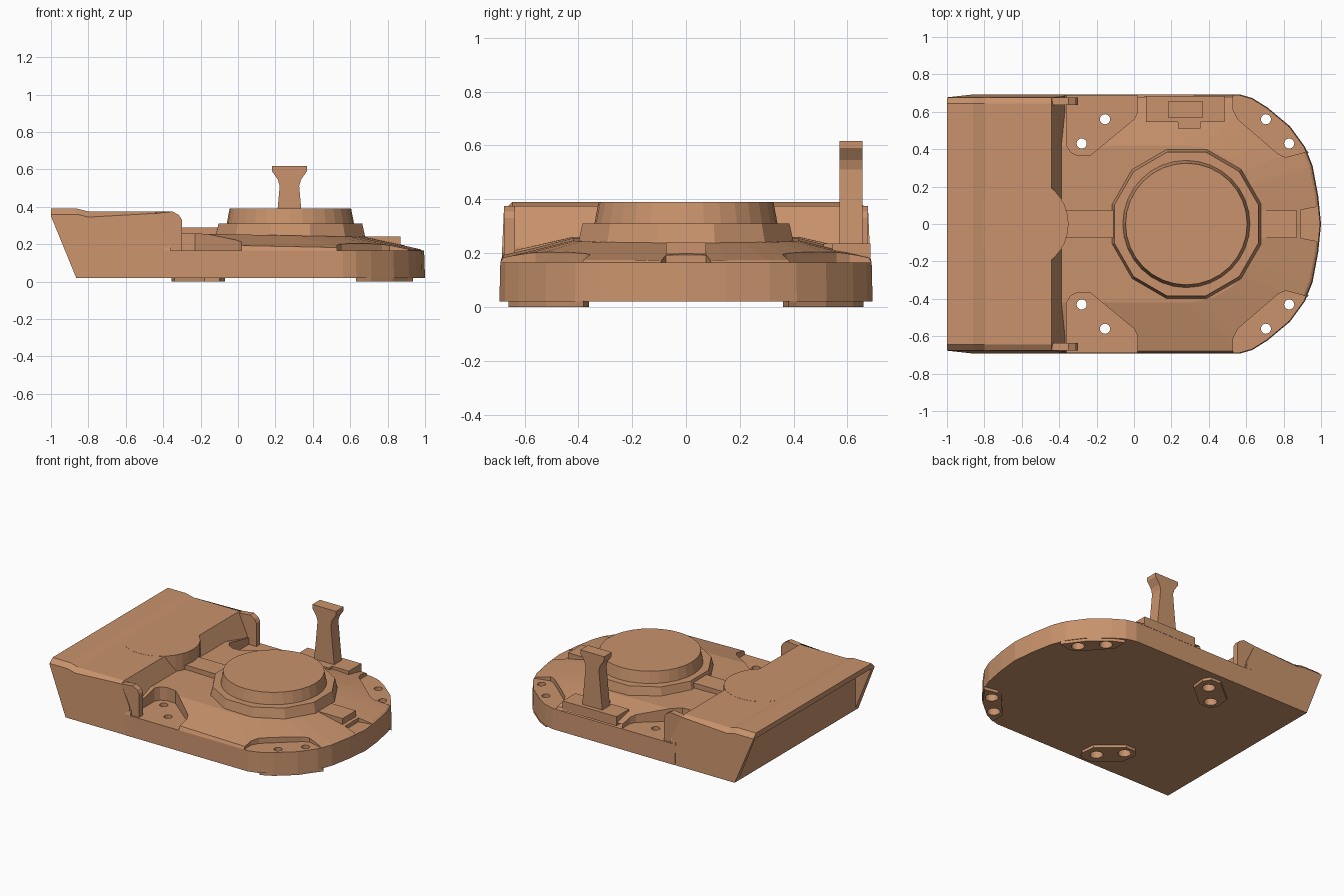
import bpy, bmesh, math
from mathutils import Vector

if "Cube" in bpy.data.objects:
    bpy.data.objects.remove(bpy.data.objects["Cube"])

copper = bpy.data.materials.new("copper")
copper.diffuse_color = (0.58, 0.29, 0.15, 1)
copper.use_nodes = True
copper.node_tree.nodes["Principled BSDF"].inputs["Base Color"].default_value = copper.diffuse_color


def loft(name, rings):
    """Skin closed rings with equal point counts and cap both ends."""
    bm = bmesh.new()
    rows = [[bm.verts.new(p) for p in r] for r in rings]
    n = len(rows[0])
    for a, b in zip(rows, rows[1:]):
        for i in range(n):
            j = (i + 1) % n
            bm.faces.new((a[i], a[j], b[j], b[i]))
    bm.faces.new(rows[0][::-1])
    bm.faces.new(rows[-1])
    bmesh.ops.recalc_face_normals(bm, faces=bm.faces)
    me = bpy.data.meshes.new(name)
    bm.to_mesh(me)
    bm.free()
    me.materials.append(copper)
    ob = bpy.data.objects.new(name, me)
    bpy.context.collection.objects.link(ob)
    return ob


def slab(name, pts, z0, z1):
    return loft(name, [[(x, y, z) for x, y in pts] for z in (z0, z1)])


def side_profile(name, pts, y0, y1):
    return loft(name, [[(x, y, z) for x, z in pts] for y in (y0, y1)])


def box(name, x0, x1, y0, y1, z0, z1):
    return slab(name, [(x0, y0), (x1, y0), (x1, y1), (x0, y1)], z0, z1)


def turned(name, cx, cy, n, levels, turn=0.0):
    angles = [2 * math.pi * (i + turn) / n for i in range(n)]
    return loft(name, [[(cx + r * math.cos(a), cy + r * math.sin(a), z) for a in angles]
                       for r, z in levels])


def cut(target, cutter):
    cutter.hide_render = True
    mod = target.modifiers.new("cut", 'BOOLEAN')
    mod.operation = 'DIFFERENCE'
    mod.solver = 'EXACT'
    mod.object = cutter
    bpy.context.view_layer.objects.active = target
    bpy.ops.object.modifier_apply(modifier=mod.name)
    bpy.data.objects.remove(cutter)


def flip(pts, s):
    return [(x, s * y) for x, y in pts]


def mirrored(half):
    """Half outline ending on y = 0, continued on the other side."""
    return half + [(x, -y) for x, y in half[-2::-1]]


# Deck: rounded plate rising to a raised middle
rim = mirrored([(-.4, .69), (.02, .69), (.56, .69), (.63, .67), (.71, .62), (.83, .52),
                (.91, .41), (.95, .31), (.98, .15), (.995, 0)])
crown = mirrored([(-.4, .42), (.02, .42), (.28, .42), (.36, .41), (.43, .39), (.52, .34),
                  (.58, .28), (.63, .21), (.67, .12), (.69, 0)])
deck = loft("deck", [
    [(x * 1.005 if x > 0 else x, y * 1.005, .02) for x, y in rim],
    [(x, y, .165) for x, y in rim],
    [(x - (.012 if x > .6 else 0), y * .985, .193 - .02 * x) for x, y in rim],
    [(x, y, .252 - .02 * x) for x, y in crown]])

# Corner recesses, feet and bolt holes
rear_recess = [(-.36, .8), (-.36, .42), (-.34, .385), (-.3, .365), (-.23, .37), (0, .56),
               (.02, .6), (.02, .8)]
nose_recess = [(.53, .8), (.53, .61), (.555, .56), (.77, .375), (.81, .357), (.92, .385),
               (1.1, .42), (1.1, .8)]
rear_foot = [(-.355, .41), (-.32, .365), (-.24, .365), (-.08, .5), (-.07, .6), (-.1, .65),
             (-.18, .65), (-.34, .52)]
nose_foot = [(.63, .66), (.63, .56), (.79, .38), (.84, .36), (.935, .38), (.91, .41),
             (.83, .52), (.71, .62)]
bolts = {"rear": [(-.28, .43), (-.155, .56)], "nose": [(.705, .56), (.83, .43)]}
for s, side in ((1, "back"), (-1, "front")):
    for end, recess, foot_pts in (("rear", rear_recess, rear_foot),
                                  ("nose", nose_recess, nose_foot)):
        cut(deck, slab("recess_cutter", flip(recess, s), .165, .5))
        foot = slab(f"{end}_{side}_foot", flip(foot_pts, s), 0, .022)
        for x, y in bolts[end]:
            for part in (deck, foot):
                cut(part, turned("hole_cutter", x, s * y, 20, [(.027, -.1), (.027, .5)]))
                cut(part, turned("counterbore_cutter", x, s * y, 20, [(.042, -.1), (.042, .05)]))

# Notch in the nose
cut(deck, slab("notch_cutter", [(.89, -.075), (1.1, -.115), (1.1, .115), (.89, .075)], .165, .5))

# Ribs on the centre line
box("rear_rib", -.4, -.05, -.075, .075, .2, .29)
box("nose_rib", .6, .87, -.075, .075, .17, .24)

# Stepped round hub
turned("hub_base", .28, 0, 12, [(.416, .2), (.414, .24), (.398, .31)], .5)
turned("hub_cap", .28, 0, 32, [(.342, .3), (.325, .39)])

# Discharge hood with chamfered side edges
crest = [(-.865, .02), (-1, .36), (-1, .39), (-.86, .39), (-.8, .375), (-.44, .375),
         (-.37, .22), (-.37, .02)]
edge = [(-.865, .02), (-1, .35), (-1, .36), (-.86, .36), (-.8, .345), (-.44, .365),
        (-.37, .22), (-.37, .02)]


def hood_ring(pts, y, draft):
    return [(x, y - math.copysign(draft * (z - .02), y), z) for x, z in pts]


hood = loft("hood", [hood_ring(edge, -.692, .045), hood_ring(crest, -.645, 0),
                     hood_ring(crest, .645, 0), hood_ring(edge, .692, .045)])
cut(hood, box("mouth_cutter", -1.2, -.87, -.65, .65, -.1, .35))
turned("hood_bulge", -.6, 0, 32, [(.25, .1), (.25, .376)])

# Upright cheeks where the hood meets the deck
cheek = [(-.5, .1), (-.5, .362), (-.44, .365), (-.35, .375), (-.315, .355), (-.3, .33), (-.3, .1)]
for s, side in ((1, "back"), (-1, "front")):
    side_profile(f"{side}_cheek", cheek, s * .635, s * .677)

# Lever bracket and flared lever
slab("lever_bracket", [(.065, .685), (.065, .545), (.235, .545), (.235, .51), (.355, .51),
                       (.355, .545), (.485, .545), (.485, .685)], .17, .236)
half = [(.08, .2), (.078, .24), (.063, .39), (.052, .51), (.062, .545), (.093, .59), (.093, .617)]
side_profile("lever", [(.275 + w, z) for w, z in half] +
             [(.275 - w, z) for w, z in reversed(half)], .57, .655)
